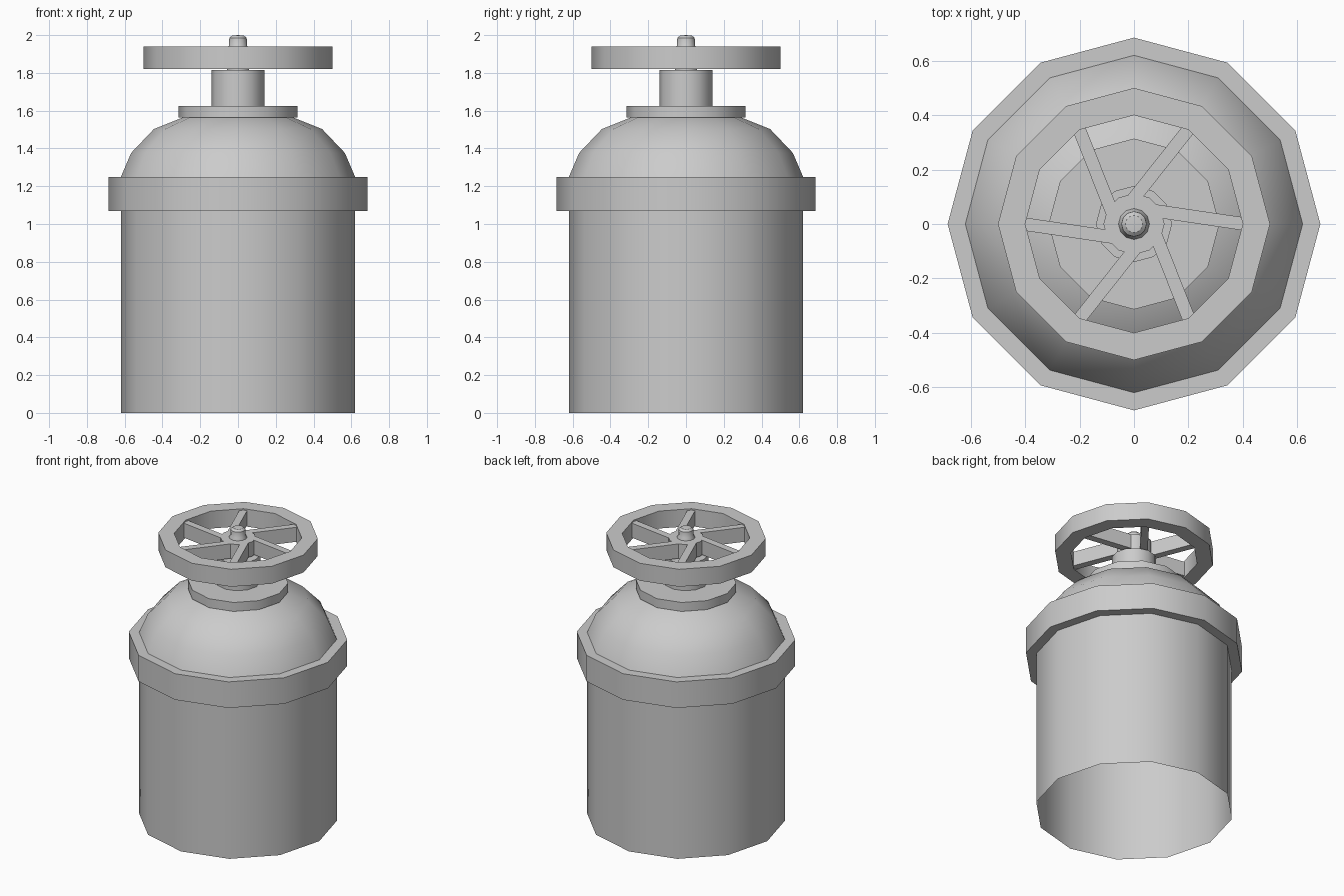
import bpy, bmesh, math
from mathutils import Matrix, Vector

if "Cube" in bpy.data.objects:
    bpy.data.objects.remove(bpy.data.objects["Cube"])

SIDES = 12


def finish(name, bm, angle=35):
    bmesh.ops.remove_doubles(bm, verts=bm.verts, dist=1e-5)
    me = bpy.data.meshes.new(name)
    bm.to_mesh(me)
    bm.free()
    ob = bpy.data.objects.new(name, me)
    bpy.context.collection.objects.link(ob)
    bpy.ops.object.select_all(action='DESELECT')
    ob.select_set(True)
    bpy.context.view_layer.objects.active = ob
    bpy.ops.object.shade_smooth_by_angle(angle=math.radians(angle))
    return ob


def lathe(name, profile, closed=False):
    """Revolve (radius, z) points, listed bottom to top on the outside."""
    bm = bmesh.new()
    rings = []
    for r, z in profile:
        if r == 0:
            rings.append([bm.verts.new((0, 0, z))] * SIDES)
        else:
            rings.append([bm.verts.new((r * math.cos(math.tau * i / SIDES),
                                        r * math.sin(math.tau * i / SIDES), z))
                          for i in range(SIDES)])
    pairs = list(zip(rings, rings[1:]))
    if closed:
        pairs.append((rings[-1], rings[0]))
    for a, b in pairs:
        for i in range(SIDES):
            j = (i + 1) % SIDES
            quad = list(dict.fromkeys((a[i], a[j], b[j], b[i])))
            bm.faces.new(quad)
    return finish(name, bm)


# open-bottomed tank with collar, dome, flange and neck
lathe("tank_body", [
    (0.62, 0), (0.62, 1.07), (0.685, 1.07), (0.685, 1.25), (0.62, 1.25),
    (0.566, 1.376), (0.445, 1.503), (0.295, 1.563),
    (0.314, 1.563), (0.314, 1.625), (0.14, 1.625), (0.14, 1.815), (0, 1.815)])

# valve stem
lathe("valve_stem", [
    (0.057, 1.81), (0.057, 1.93), (0.048, 1.945), (0.046, 1.985),
    (0.032, 1.997), (0, 2.0)])

# wheel rim
lathe("wheel_rim", [(0.40, 1.82), (0.50, 1.82), (0.50, 1.94), (0.40, 1.94)],
      closed=True)

# wheel hub
lathe("wheel_hub", [(0, 1.83), (0.112, 1.83), (0.112, 1.93), (0, 1.93)])

# slanted spokes running from the hub to the rim
bm = bmesh.new()
outer, inner = Vector((0.405, 0, 1.88)), Vector((0.08, 0.048, 1.88))
run = outer - inner
for k in range(6):
    m = (Matrix.Rotation(k * math.tau / 6, 4, 'Z')
         @ Matrix.Translation((outer + inner) / 2)
         @ Matrix.Rotation(math.atan2(run.y, run.x), 4, 'Z')
         @ Matrix.Diagonal((run.length, 0.048, 0.1, 1)))
    bmesh.ops.create_cube(bm, size=1, matrix=m)
finish("wheel_spokes", bm)
